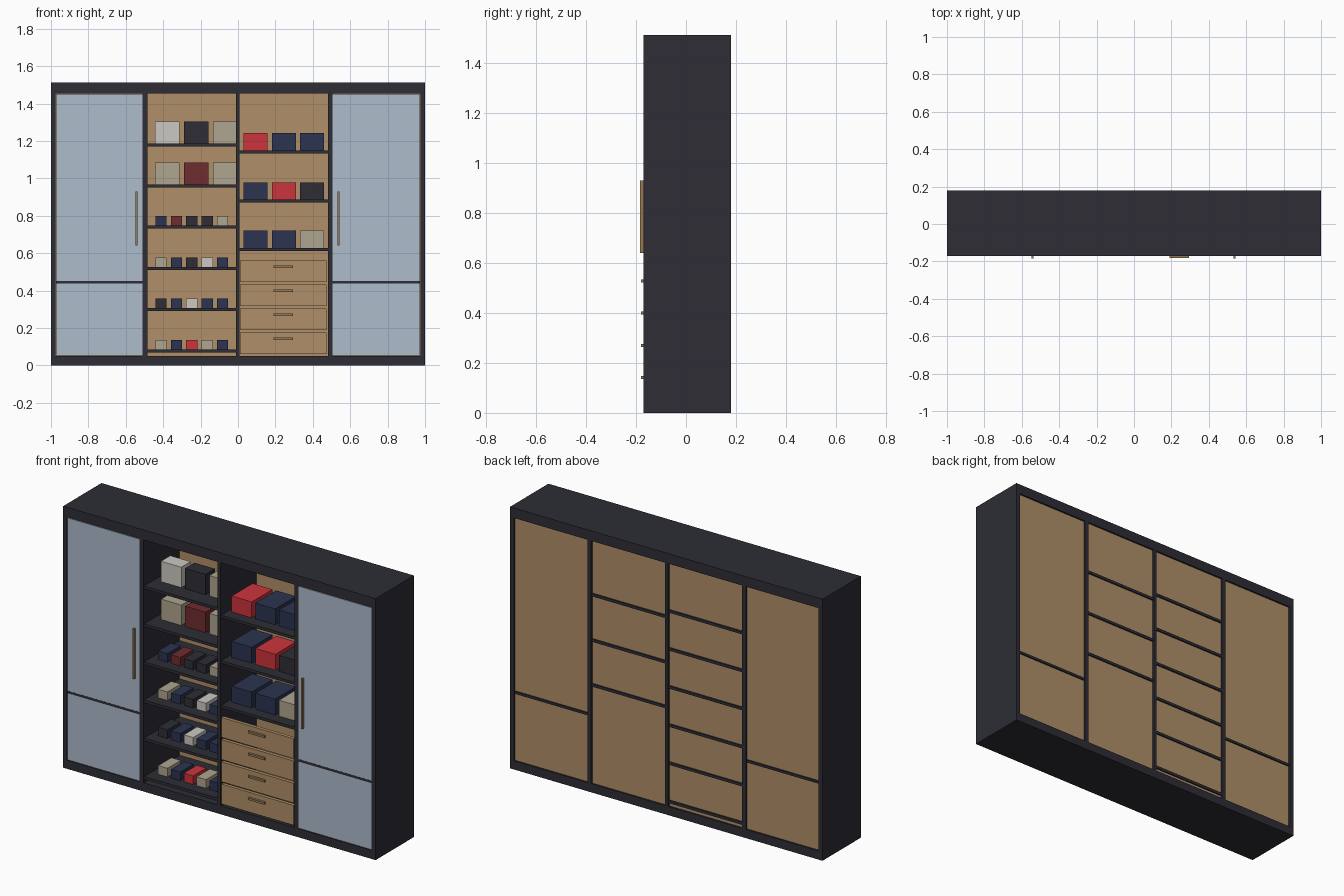
import bpy

if "Cube" in bpy.data.objects:
    bpy.data.objects.remove(bpy.data.objects["Cube"])


def material(name, rgb):
    m = bpy.data.materials.new(name)
    m.diffuse_color = (*rgb, 1)
    m.use_nodes = True
    m.node_tree.nodes["Principled BSDF"].inputs["Base Color"].default_value = m.diffuse_color
    return m


dark = material("charcoal", (0.026, 0.026, 0.036))
wood = material("oak", (0.434, 0.279, 0.138))
glass = material("pale blue", (0.423, 0.503, 0.597))
bronze = material("bronze", (0.30, 0.19, 0.09))
red = material("red", (0.60, 0.034, 0.045))
navy = material("navy", (0.024, 0.034, 0.080))
maroon = material("maroon", (0.162, 0.025, 0.030))
taupe = material("taupe", (0.434, 0.381, 0.279))
light = material("off white", (0.604, 0.584, 0.539))


def box(name, x0, x1, y0, y1, z0, z1, mat):
    """Box given by its extents."""
    bpy.ops.mesh.primitive_cube_add(
        size=1, location=((x0 + x1) / 2, (y0 + y1) / 2, (z0 + z1) / 2))
    ob = bpy.context.object
    ob.name = name
    ob.scale = (x1 - x0, y1 - y0, z1 - z0)
    bpy.ops.object.transform_apply(location=False, rotation=False, scale=True)
    ob.data.materials.append(mat)
    return ob


F, B = -0.17, 0.18          # front and back of the carcass
Z0, Z1 = 0.05, 1.455        # inside bottom and top

# Carcass
box("plinth", -1, 1, F, B, 0, Z0, dark)
box("top_panel", -1, 1, F, B, Z1, 1.513, dark)
for name, x0, x1 in (("side_left", -1, -0.975), ("side_right", 0.975, 1),
                     ("divider_left", -0.51, -0.485),
                     ("divider_middle", -0.012, 0.008),
                     ("divider_right", 0.481, 0.505)):
    box(name, x0, x1, F, B, Z0, Z1, dark)

# Back panels, slightly recessed behind the frame
for x0, x1 in ((-0.975, -0.51), (-0.485, -0.012), (0.008, 0.481), (0.505, 0.975)):
    box("back_panel", x0, x1, 0.158, 0.17, Z0, Z1, wood)

# Doors with the fixed shelf edge showing, and upright handles
for side, x0, x1, hx in (("left", -0.973, -0.511, -0.542),
                         ("right", 0.506, 0.973, 0.537)):
    box("door_" + side, x0, x1, -0.169, -0.15, Z0 + 0.003, Z1 - 0.003, glass)
    box("door_shelf_" + side, x0, x1, -0.1695, 0.178, 0.438, 0.452, dark)
    box("door_handle_" + side, hx - 0.005, hx + 0.005, -0.184, -0.168, 0.64, 0.93, bronze)

# Open shelves
left_tops = (1.187, 0.968, 0.748, 0.527, 0.307, 0.085)
right_tops = (1.15, 0.887, 0.628)
for z in left_tops:
    box("left_shelf", -0.485, -0.012, -0.165, 0.178, z - 0.016, z, dark)
for z in right_tops:
    box("right_shelf", 0.008, 0.481, -0.165, 0.178, z - 0.016, z, dark)

# Drawers with bar handles
for i in range(4):
    z = 0.06 + i * 0.1285
    box("drawer_front", 0.012, 0.474, -0.168, -0.148, z, z + 0.115, wood)
    box("drawer_handle", 0.19, 0.295, -0.181, -0.167, z + 0.076, z + 0.088, bronze)


def row(name, z, x, step, w, y0, y1, h, mats):
    """Row of equal items standing on a shelf."""
    for i, m in enumerate(mats):
        box(name, x + i * step, x + i * step + w, y0, y1, z, z + h, m)


# Bags on the two upper left shelves
for z, mats in zip(left_tops, ((light, dark, taupe), (taupe, maroon, taupe))):
    row("bag", z, -0.444, 0.155, 0.13, -0.07, 0.015, 0.118, mats)

# Shoes on the four lower left shelves
for z, mats in zip(left_tops[2:], ((navy, maroon, dark, dark, taupe),
                                   (taupe, navy, dark, light, navy),
                                   (dark, navy, light, navy, navy),
                                   (taupe, navy, red, taupe, navy))):
    row("shoe", z, -0.441, 0.082, 0.06, -0.10, 0.02, 0.05, mats)

# Storage boxes on the right shelves
for z, mats in zip(right_tops, ((red, navy, navy), (navy, red, dark),
                                (navy, navy, taupe))):
    row("storage_box", z, 0.03, 0.151, 0.128, -0.10, 0.09, 0.092, mats)
